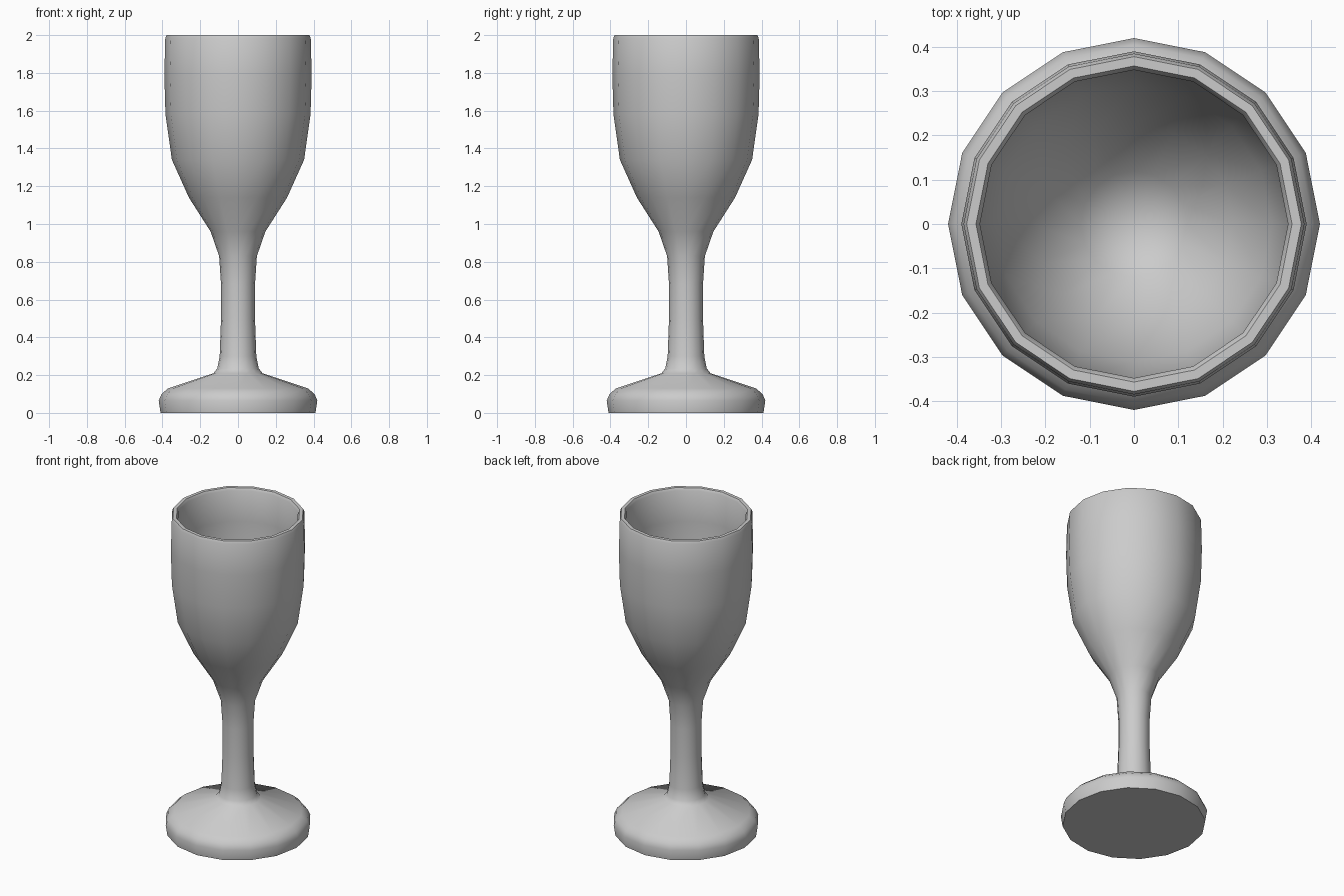
import bpy
import bmesh
import math

if "Cube" in bpy.data.objects:
    bpy.data.objects.remove(bpy.data.objects["Cube"])

SIDES = 16

# (radius, height) from the underside, up the outside, over the rim, down the inside
OUTER = [(0.41, 0.0), (0.42, 0.065), (0.405, 0.10), (0.37, 0.13),
         (0.13, 0.21), (0.11, 0.235), (0.097, 0.30), (0.09, 0.50), (0.09, 0.68),
         (0.10, 0.83), (0.145, 0.96), (0.26, 1.14), (0.35, 1.34),
         (0.384, 1.58), (0.39, 1.79), (0.385, 1.985), (0.378, 2.0)]
INNER = [(0.357, 2.0), (0.348, 1.985), (0.35, 1.79), (0.345, 1.58),
         (0.312, 1.36), (0.225, 1.18), (0.12, 1.06), (0.05, 1.02)]


def lathe(name, profile, material):
    """Revolve a profile around z and close both ends."""
    bm = bmesh.new()
    rings = []
    for r, z in profile:
        rings.append([bm.verts.new((r * math.cos(math.tau * i / SIDES),
                                    r * math.sin(math.tau * i / SIDES), z))
                      for i in range(SIDES)])
    for a, b in zip(rings, rings[1:]):
        for i in range(SIDES):
            j = (i + 1) % SIDES
            bm.faces.new((a[i], a[j], b[j], b[i]))
    bm.faces.new(rings[0][::-1])
    bm.faces.new(rings[-1])
    bmesh.ops.recalc_face_normals(bm, faces=bm.faces)
    mesh = bpy.data.meshes.new(name)
    bm.to_mesh(mesh)
    bm.free()
    mesh.materials.append(material)
    obj = bpy.data.objects.new(name, mesh)
    bpy.context.collection.objects.link(obj)
    bpy.context.view_layer.objects.active = obj
    obj.select_set(True)
    bpy.ops.object.shade_smooth_by_angle(angle=math.radians(50))
    return obj


grey = bpy.data.materials.new("plain grey")
grey.diffuse_color = (0.6, 0.6, 0.6, 1)
grey.use_nodes = True
grey.node_tree.nodes["Principled BSDF"].inputs["Base Color"].default_value = grey.diffuse_color

# Goblet: foot, stem and hollow bowl in one turned piece
lathe("goblet", OUTER + INNER, grey)
